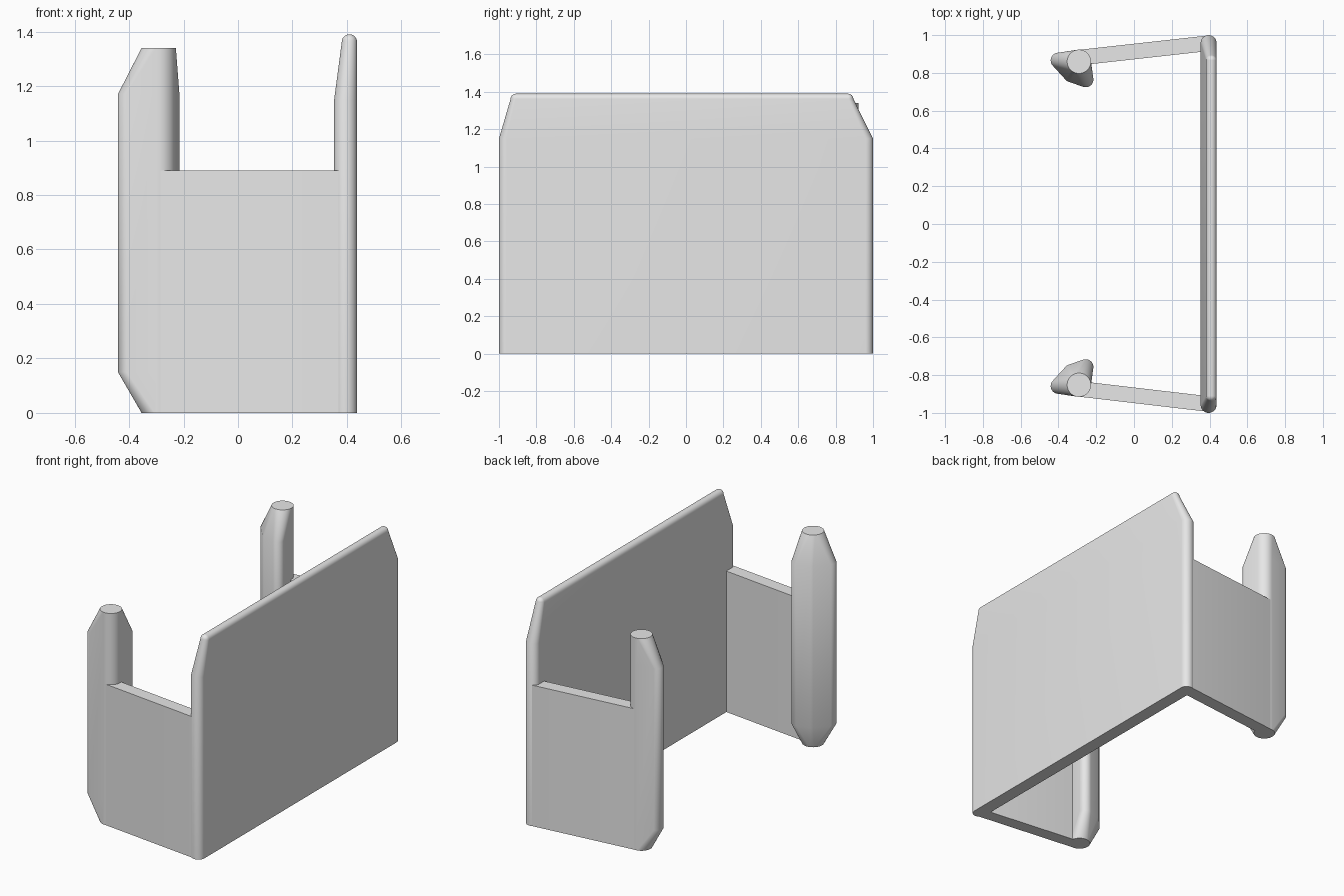
import bpy
import bmesh
from math import sin, cos, pi
from mathutils import Vector

cube = bpy.data.objects.get("Cube")
if cube:
    bpy.data.objects.remove(cube)

grey = bpy.data.materials.new("light_grey")
grey.use_nodes = True
grey.diffuse_color = (0.8, 0.8, 0.8, 1)
grey.node_tree.nodes["Principled BSDF"].inputs["Base Color"].default_value = (0.8, 0.8, 0.8, 1)

STEPS = 64


def outline(circles):
    """Rounded convex outline wrapped around circles given as (x, y, radius)."""
    points = []
    for i in range(STEPS):
        n = Vector((cos(2 * pi * (i + 0.5) / STEPS), sin(2 * pi * (i + 0.5) / STEPS)))
        x, y, r = max(circles, key=lambda c: c[0] * n.x + c[1] * n.y + c[2])
        points.append((x + r * n.x, y + r * n.y))
    return points


def loft(name, sections):
    """Skin a stack of (height, circles) sections into a closed solid."""
    bm = bmesh.new()
    rings = [[bm.verts.new((x, y, z)) for x, y in outline(circles)]
             for z, circles in sections]
    for low, high in zip(rings, rings[1:]):
        for i in range(STEPS):
            j = (i + 1) % STEPS
            bm.faces.new((low[i], low[j], high[j], high[i]))
    bm.faces.new(rings[0][::-1])
    bm.faces.new(rings[-1])
    bmesh.ops.recalc_face_normals(bm, faces=bm.faces)
    mesh = bpy.data.meshes.new(name)
    bm.to_mesh(mesh)
    bm.free()
    mesh.materials.append(grey)
    obj = bpy.data.objects.new(name, mesh)
    bpy.context.collection.objects.link(obj)
    bpy.ops.object.select_all(action='DESELECT')
    obj.select_set(True)
    bpy.context.view_layer.objects.active = obj
    bpy.ops.object.shade_smooth_by_angle(angle=pi / 6)
    return obj


# Main plate: round ends, clipped top corners, thinner rounded top edge
OUTER = 0.437


def plate_section(front, back, r, x=None):
    x = OUTER - r if x is None else x
    return [(x, front + r, r), (x, back - r, r)]


plate = [(0, plate_section(-1, 1, 0.042)), (1.15, plate_section(-1, 1, 0.042))]
CAP = 0.028
for k in range(7):
    a = k / 6 * pi / 2 * 0.97
    r, inset = CAP * cos(a), CAP * (1 - cos(a))
    plate.append((1.362 + CAP * sin(a),
                  plate_section(-0.938 + inset, 0.895 - inset, r, OUTER - CAP)))
loft("main_plate", plate)

# Side arms and grip posts, mirrored front to back
for label, side, shift in (("back", 1, 0), ("front", -1, 0.008)):
    def place(circles):
        return [(x, side * (y - shift), r) for x, y, r in circles]

    arm = [(-0.28, 0.882, 0.041), (0.394, 0.957 + shift / 2, 0.041)]
    loft(label + "_arm", [(0, place(arm)), (0.89, place(arm))])

    core = [(-0.291, 0.86, 0.063)]
    grip = core + [(-0.4, 0.866, 0.041), (-0.33, 0.795, 0.045), (-0.256, 0.765, 0.041)]
    loft(label + "_grip_post", [(0, place(core)), (0.15, place(grip)),
                                (1.17, place(grip)), (1.34, place(core))])
